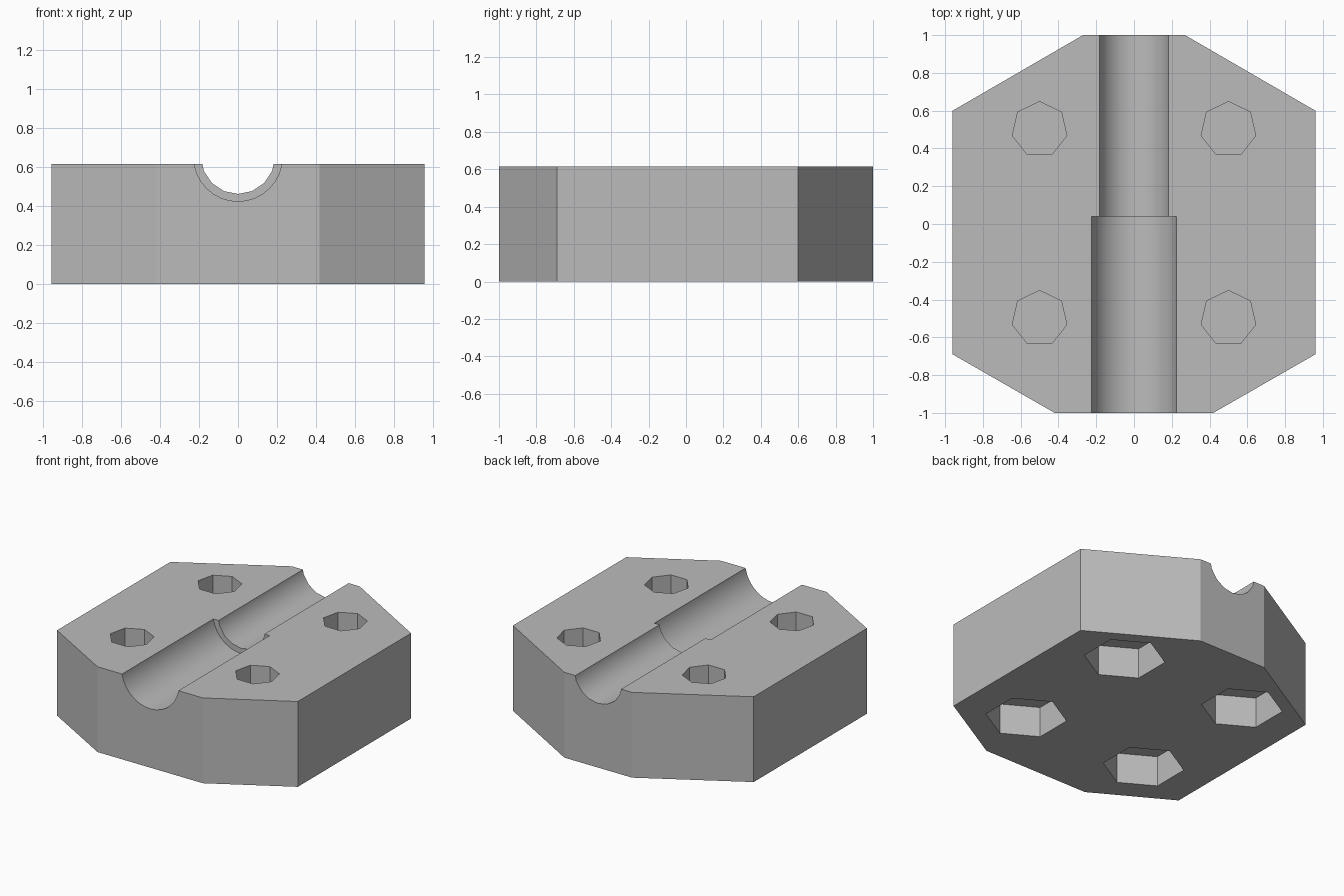
import bpy, bmesh
from math import sin, cos, tau, pi
from mathutils import Matrix

cube = bpy.data.objects.get("Cube")
if cube:
    bpy.data.objects.remove(cube, do_unlink=True)

HEIGHT = 0.615
GREY = (0.5, 0.5, 0.5, 1)

grey = bpy.data.materials.new("grey_plastic")
grey.use_nodes = True
grey.diffuse_color = GREY
grey.node_tree.nodes["Principled BSDF"].inputs["Base Color"].default_value = GREY


def prism(name, points, low, high, matrix=Matrix()):
    """Extrude a flat outline from low to high along z, then place it."""
    bm = bmesh.new()
    base = bm.faces.new([bm.verts.new((x, y, low)) for x, y in points])
    ext = bmesh.ops.extrude_face_region(bm, geom=[base])
    top = [v for v in ext["geom"] if isinstance(v, bmesh.types.BMVert)]
    bmesh.ops.translate(bm, verts=top, vec=(0, 0, high - low))
    bm.transform(matrix)
    bmesh.ops.recalc_face_normals(bm, faces=bm.faces)
    mesh = bpy.data.meshes.new(name)
    bm.to_mesh(mesh)
    bm.free()
    mesh.materials.append(grey)
    obj = bpy.data.objects.new(name, mesh)
    bpy.context.collection.objects.link(obj)
    return obj


def ring(radius, sides, cx=0, cy=0):
    """Regular polygon with one corner pointing along +y."""
    return [(cx + radius * sin(tau * i / sides), cy + radius * cos(tau * i / sides))
            for i in range(sides)]


# Block with four cut corners
right_half = [(0.42, -1), (0.96, -0.69), (0.96, 0.6), (0.27, 1)]
outline = right_half + [(-x, y) for x, y in reversed(right_half)]
block = prism("clamp_block", outline, 0, HEIGHT)

# Stepped rod channel along y, its axis just above the top face
along_y = Matrix.Translation((0, 0, 0.652)) @ Matrix.Rotation(-pi / 2, 4, "X")
cutters = [
    prism("wide_channel_cutter", ring(0.228, 32), -1.1, 0.04, along_y),
    prism("narrow_channel_cutter", ring(0.19, 16), 0, 1.1, along_y),
]

# Bolt holes from above and hexagonal nut pockets from below, a thin web between
for x in (-0.5, 0.5):
    for y in (-0.5, 0.5):
        cutters.append(prism("bolt_hole_cutter", ring(0.148, 7, x, y), 0.245, HEIGHT + 0.1))
        cutters.append(prism("nut_pocket_cutter", ring(0.267, 6, x, y), -0.1, 0.22))

# Cut everything out of the block
bpy.context.view_layer.objects.active = block
for cutter in cutters:
    cutter.hide_render = True
    cut = block.modifiers.new("cut", "BOOLEAN")
    cut.operation = "DIFFERENCE"
    cut.solver = "EXACT"
    cut.object = cutter
    bpy.ops.object.modifier_apply(modifier=cut.name)
    bpy.data.objects.remove(cutter, do_unlink=True)

# Smooth channel walls, crisp edges elsewhere
bpy.ops.object.select_all(action="DESELECT")
block.select_set(True)
bpy.ops.object.shade_smooth_by_angle(angle=0.44)
